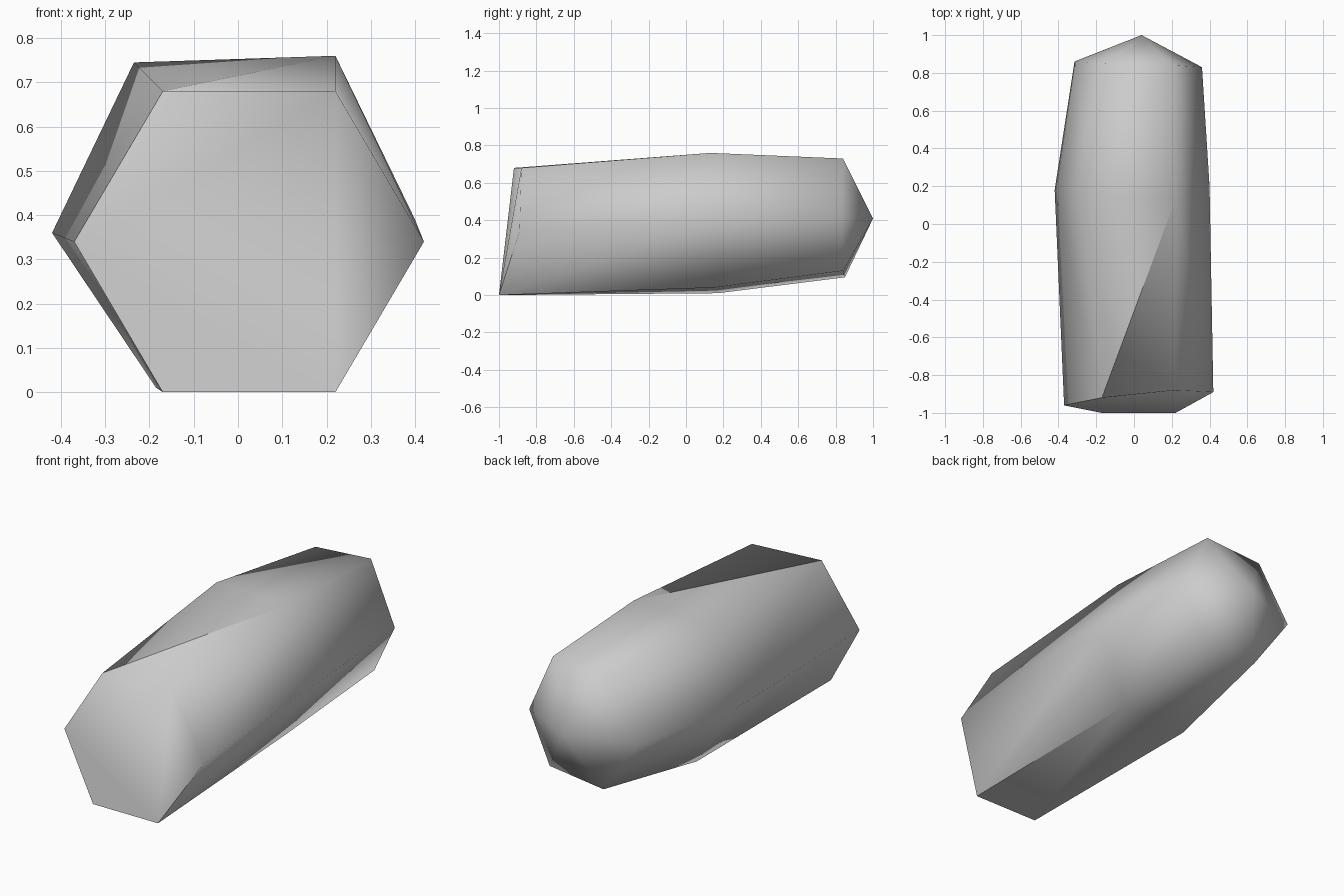
import bpy
import bmesh
from mathutils import Vector

cube = bpy.data.objects.get("Cube")
if cube:
    bpy.data.objects.remove(cube, do_unlink=True)

# One plain stone colour
stone = bpy.data.materials.new("stone_grey")
stone.use_nodes = True
colour = (0.6, 0.6, 0.6, 1)
stone.diffuse_color = colour
stone.node_tree.nodes["Principled BSDF"].inputs["Base Color"].default_value = colour

# Six-sided sections, each ordered: bottom -x, bottom +x, side +x, top +x, top -x, side -x
BOTTOM_A, BOTTOM_B, SIDE_B, TOP_B, TOP_A, SIDE_A = range(6)
sections = [
    [(-.17, -1, 0), (.22, -1, 0), (.42, -.89, .34),
     (.22, -.88, .68), (-.17, -.92, .68), (-.37, -.96, .34)],
    [(-.185, .17, .01), (.19, .15, .04), (.40, .2, .39),
     (.22, .13, .76), (-.235, .15, .745), (-.42, .18, .36)],
    [(-.10, .85, .095), (.23, .84, .13), (.36, .83, .40),
     (.21, .84, .73), (-.13, .85, .70), (-.315, .86, .40)],
]

bm = bmesh.new()
rings = [[bm.verts.new(Vector(p)) for p in ring] for ring in sections]
front, middle, back = rings
tip = bm.verts.new((.04, 1, .41))

# Flat front end
bm.faces.new(front)

# Sides between sections, with the twisted top split along its diagonal
for near, far in zip(rings, rings[1:]):
    for i in range(6):
        j = (i + 1) % 6
        if i == TOP_B:
            if near is front:
                bm.faces.new((near[i], far[i], near[j]))
                bm.faces.new((far[i], far[j], near[j]))
            else:
                bm.faces.new((near[i], far[i], near[j]))
                bm.faces.new((far[i], far[j], near[j]))
        else:
            bm.faces.new((near[i], far[i], far[j], near[j]))

# Pointed back end
for i in range(6):
    bm.faces.new((back[i], tip, back[(i + 1) % 6]))

bmesh.ops.recalc_face_normals(bm, faces=bm.faces[:])
for face in bm.faces:
    face.smooth = True

# Hard edges around the lower front and along the underside
hard = [(front[a], front[b]) for a, b in
        ((SIDE_A, BOTTOM_A), (BOTTOM_A, BOTTOM_B), (BOTTOM_B, SIDE_B), (TOP_A, SIDE_A))]
hard += [(front[i], middle[i]) for i in (BOTTOM_A, BOTTOM_B)]
hard.append((front[TOP_A], middle[TOP_B]))
for a, b in hard:
    edge = bm.edges.get((a, b))
    if edge:
        edge.smooth = False

mesh = bpy.data.meshes.new("faceted_body")
bm.to_mesh(mesh)
bm.free()
mesh.materials.append(stone)
body = bpy.data.objects.new("faceted_body", mesh)
bpy.context.collection.objects.link(body)
